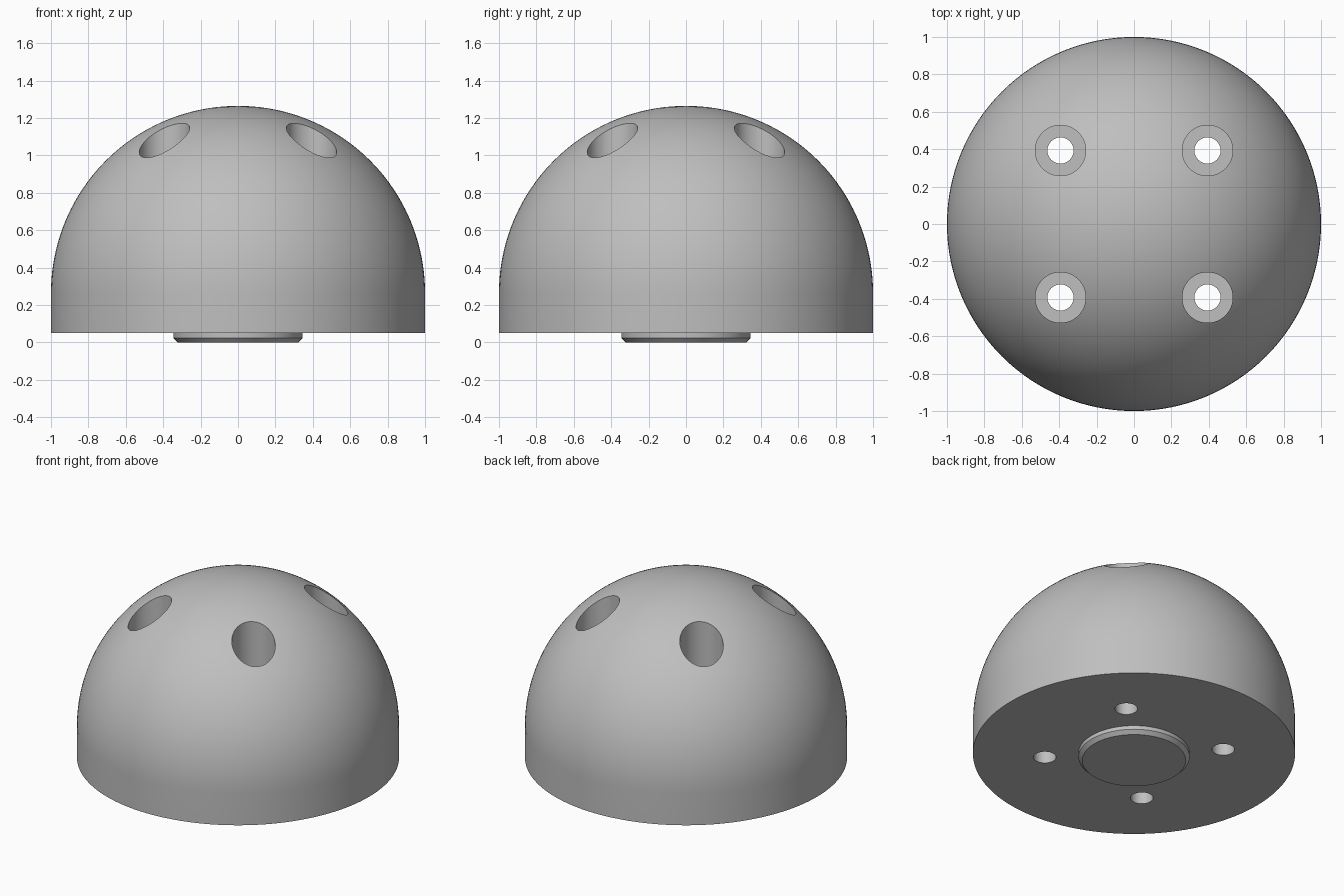
import bpy, bmesh, math
from mathutils import Vector

cube = bpy.data.objects.get("Cube")
if cube:
    bpy.data.objects.remove(cube, do_unlink=True)

grey = bpy.data.materials.new("plain grey")
grey.use_nodes = True
colour = (0.52, 0.52, 0.52, 1)
grey.diffuse_color = colour
grey.node_tree.nodes["Principled BSDF"].inputs["Base Color"].default_value = colour


def revolve(name, profile, steps, centres=((0, 0),)):
    """Spin a radius/height profile about a vertical axis at each centre."""
    bm = bmesh.new()
    for cx, cy in centres:
        verts = [bm.verts.new((cx + r, cy, z)) for r, z in profile]
        edges = [bm.edges.new(pair) for pair in zip(verts, verts[1:])]
        bmesh.ops.spin(bm, geom=verts + edges, cent=(cx, cy, 0), axis=(0, 0, 1),
                       angle=math.tau, steps=steps, use_duplicate=False)
    bmesh.ops.remove_doubles(bm, verts=bm.verts, dist=1e-5)
    bmesh.ops.recalc_face_normals(bm, faces=bm.faces)
    mesh = bpy.data.meshes.new(name)
    bm.to_mesh(mesh)
    bm.free()
    mesh.materials.append(grey)
    obj = bpy.data.objects.new(name, mesh)
    bpy.context.collection.objects.link(obj)
    return obj


# Dome with short straight skirt and chamfered locating boss underneath
base, equator = 0.05, 0.265
boss, chamfer = 0.345, 0.024
arc = [(math.cos(a), equator + math.sin(a))
       for a in (math.pi / 2 * i / 40 for i in range(40))]
profile = [(0, 0), (boss - chamfer, 0), (boss, chamfer), (boss, base), (1, base)]
dome = revolve("dome", profile + arc + [(0, equator + 1)], 128)

# Four counterbored screw holes
offset, head, shank, floor = 0.393, 0.135, 0.07, 0.265
spots = [(x, y) for x in (-offset, offset) for y in (-offset, offset)]
cutter = revolve("screw_hole_cutter",
                 [(0, -0.2), (shank, -0.2), (shank, floor), (head, floor),
                  (head, 1.5), (0, 1.5)], 48, spots)
cutter.hide_render = True

cut = dome.modifiers.new("screw holes", 'BOOLEAN')
cut.operation = 'DIFFERENCE'
cut.solver = 'EXACT'
cut.object = cutter

bpy.ops.object.select_all(action='DESELECT')
dome.select_set(True)
bpy.context.view_layer.objects.active = dome
bpy.ops.object.modifier_apply(modifier=cut.name)
bpy.data.objects.remove(cutter, do_unlink=True)
bpy.ops.object.shade_smooth_by_angle(angle=math.radians(25))
